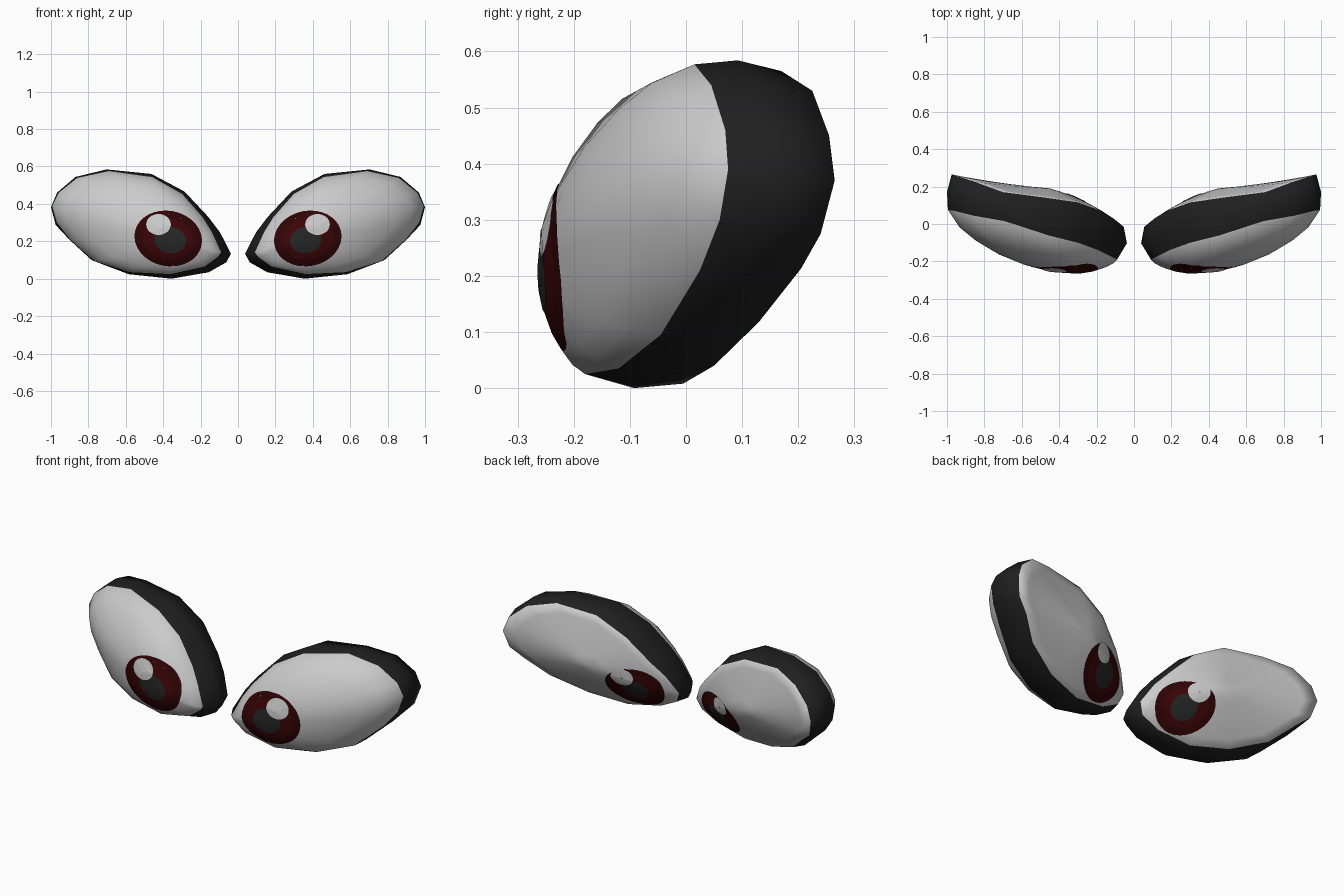
import bpy, bmesh, math
from mathutils import Vector
from mathutils.bvhtree import BVHTree

if "Cube" in bpy.data.objects:
    bpy.data.objects.remove(bpy.data.objects["Cube"])


def material(name, c):
    m = bpy.data.materials.new(name)
    m.diffuse_color = (*c, 1)
    m.use_nodes = True
    m.node_tree.nodes["Principled BSDF"].inputs["Base Color"].default_value = m.diffuse_color
    return m


WHITE = material("eye_white", (0.60, 0.60, 0.60))
BLACK = material("rim_black", (0.014, 0.014, 0.014))
RED = material("iris_red", (0.045, 0.0015, 0.002))
DARK_RED = material("iris_dark_red", (0.028, 0.001, 0.0015))
PUPIL = material("pupil_grey", (0.020, 0.020, 0.020))


def finish(bm, name, mats):
    # one side is modelled, the other is mirrored
    me = bpy.data.meshes.new(name)
    bm.to_mesh(me)
    for m in mats:
        me.materials.append(m)
    for p in me.polygons:
        p.use_smooth = True
    ob = bpy.data.objects.new(name, me)
    bpy.context.collection.objects.link(ob)
    mod = ob.modifiers.new("mirror", 'MIRROR')
    mod.use_mirror_merge = False
    return ob


# front and back edge curves of the black rim
FRONT = [(.09, -.19, .14), (.14, -.165, .25), (.19, -.14, .33), (.30, -.10, .455),
         (.46, -.06, .545), (.69, .015, .577), (.86, .045, .54), (.96, .07, .46),
         (.995, .075, .39), (.97, .06, .30), (.90, .025, .21), (.77, -.045, .095),
         (.58, -.12, .035), (.36, -.18, .025), (.18, -.19, .065), (.11, -.19, .115)]
BACK = [(.055, -.015, .15), (.11, .03, .25), (.175, .07, .325), (.30, .115, .455),
        (.47, .14, .545), (.70, .17, .565), (.85, .225, .53), (.945, .255, .45),
        (.975, .265, .37), (.95, .24, .275), (.875, .205, .213), (.77, .13, .118),
        (.58, .05, .040), (.37, -.005, .008), (.18, -.03, .040), (.08, -.03, .09)]
FRONT = [Vector(p) for p in FRONT]
BACK = [Vector(p) for p in BACK]
APEX = Vector((.31, -.262, .21))
BACK_APEX = Vector((.45, .190, .27))
MID = Vector((.5, 0, .29))


def dome_ring(apex, edge, s, h):
    out = []
    for e in edge:
        p = apex.lerp(e, s)
        p.y = apex.y + (e.y - apex.y) * h
        out.append(p)
    return out


def rim_middle(f, b):
    p = (f + b) / 2
    k = 1.03 + .055 * (1 - p.x)
    return Vector((MID.x + (p.x - MID.x) * k, p.y, max(0, MID.z + (p.z - MID.z) * k)))


# eyeball: front dome, black rim band, shallow back dome
rings = [dome_ring(APEX, FRONT, s, .42 * (1 - math.sqrt(1 - s * s)) + .58 * s * s)
         for s in (.2, .4, .6, .78, .91)]
rings.append(FRONT)
rim_start = len(rings) - 1
rings.append([rim_middle(f, b) for f, b in zip(FRONT, BACK)])
rings.append(BACK)
rings += [dome_ring(BACK_APEX, BACK, s, .6 * s + .4 * s * s) for s in (.85, .65, .42, .2)]

bm = bmesh.new()
loops = [[bm.verts.new(p) for p in r] for r in rings]
n = len(FRONT)
for k in range(len(loops) - 1):
    for i in range(n):
        j = (i + 1) % n
        f = bm.faces.new((loops[k][i], loops[k][j], loops[k + 1][j], loops[k + 1][i]))
        f.material_index = 1 if k in (rim_start, rim_start + 1) else 0
for apex, loop in ((APEX, loops[0]), (BACK_APEX, loops[-1])):
    v = bm.verts.new(apex)
    for i in range(n):
        bm.faces.new((v, loop[i], loop[(i + 1) % n]))
bmesh.ops.recalc_face_normals(bm, faces=bm.faces)
tree = BVHTree.FromBMesh(bm)
finish(bm, "eyeballs", [WHITE, BLACK])
bm.free()


def decal(name, mat, cx, cz, rx, rz, tilt, lift, side, inner=0.0):
    # thin ellipse or ring draped on the front (side -1) or back (side 1)
    bm = bmesh.new()
    segs, steps = 32, 7
    rows = []
    for k in range(steps + 1):
        r = max(.02, inner + (1 - inner) * k / steps)
        row = []
        for i in range(segs):
            a = math.tau * i / segs
            u, w = rx * r * math.cos(a), rz * r * math.sin(a)
            x = cx + u * math.cos(tilt) - w * math.sin(tilt)
            z = cz + u * math.sin(tilt) + w * math.cos(tilt)
            hit = tree.ray_cast(Vector((x, side * 2, z)), Vector((0, -side, 0)))[0]
            y = hit.y if hit else 0
            row.append(bm.verts.new((x, y + side * lift, z)))
        rows.append(row)
    for k in range(steps):
        for i in range(segs):
            j = (i + 1) % segs
            q = (rows[k][i], rows[k][j], rows[k + 1][j], rows[k + 1][i])
            bm.faces.new(q if side < 0 else q[::-1])
    if inner == 0:
        bm.faces.new(rows[0] if side < 0 else rows[0][::-1])
    finish(bm, name, [mat])
    bm.free()


# painted iris, pupil and highlight on the front
decal("front_iris_edge", DARK_RED, .373, .215, .182, .148, .2, .002, -1, .75)
decal("front_iris", RED, .373, .215, .138, .112, .2, .002, -1)
decal("front_pupil", PUPIL, .362, .207, .085, .070, .2, .0035, -1)
decal("front_highlight", WHITE, .425, .290, .066, .056, 0, .005, -1)

# the same on the back, lower and nearer the inner corner
decal("back_iris_edge", DARK_RED, .268, .158, .148, .125, 0, .002, 1, .75)
decal("back_iris", RED, .268, .158, .112, .095, 0, .002, 1)
decal("back_pupil", PUPIL, .260, .150, .066, .062, 0, .004, 1)
decal("back_highlight", WHITE, .310, .230, .055, .050, 0, .006, 1)
